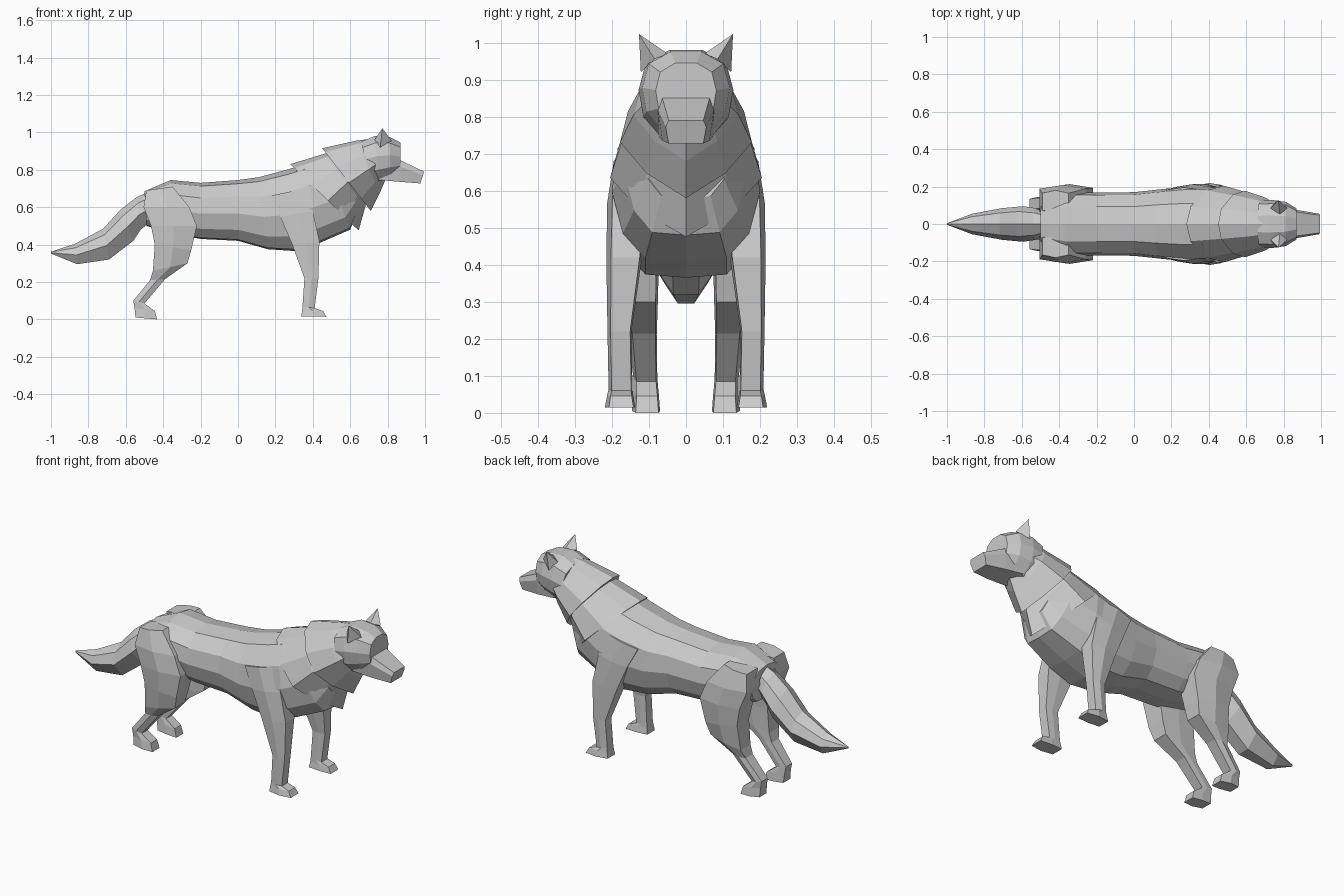
import bpy, bmesh
from mathutils import Vector


def finish(name, bm, mirror=False):
    bmesh.ops.remove_doubles(bm, verts=bm.verts, dist=0.0005)
    bmesh.ops.recalc_face_normals(bm, faces=bm.faces)
    mesh = bpy.data.meshes.new(name)
    bm.to_mesh(mesh)
    bm.free()
    ob = bpy.data.objects.new(name, mesh)
    bpy.context.collection.objects.link(ob)
    if mirror:
        m = ob.modifiers.new("Mirror", 'MIRROR')
        m.use_axis = (False, True, False)
        m.use_mirror_merge = False
    return ob


def loft(name, rows, shape, mirror=False):
    """Skin rings. Row: x,z of one edge, x,z of the opposite edge, y centre, half width.
    Shape: (fraction from first edge to second, fraction of half width)."""
    bm = bmesh.new()
    rings = []
    for xa, za, xb, zb, yc, hw in rows:
        rings.append([bm.verts.new((xa + (xb - xa) * u, yc + hw * v, za + (zb - za) * u))
                      for u, v in shape])
    n = len(shape)
    for a, b in zip(rings, rings[1:]):
        for i in range(n):
            j = (i + 1) % n
            bm.faces.new((a[i], a[j], b[j], b[i]))
    bm.faces.new(rings[0])
    bm.faces.new(rings[-1][::-1])
    return finish(name, bm, mirror)


def symmetric(half):
    return half + [(u, -v) for u, v in reversed(half) if v > 0]


BODY = symmetric([(0, 0), (.06, .55), (.27, .92), (.55, 1), (.82, .85), (.98, .55), (1, 0)])
RUFF = symmetric([(0, 0), (.06, .45), (.3, .88), (.55, 1), (.8, .6), (1, 0)])
HEAD = symmetric([(0, .35), (.15, .85), (.45, 1), (.75, .9), (1, .5)])
BOX = [(0, .85), (.3, 1), (1, .85), (1, -.85), (.3, -1), (0, -.85)]
LEG = [(0, -.8), (0, .75), (.5, 1), (1, .75), (1, -.8), (.5, -.9)]

# torso from rump to chest
loft("body", [
    (-.50, .685, -.49, .50, 0, .13),
    (-.36, .745, -.36, .46, 0, .17),
    (-.20, .73, -.20, .43, 0, .168),
    (.00, .745, .00, .42, 0, .17),
    (.11, .76, .16, .375, 0, .185),
    (.26, .80, .31, .365, 0, .20),
    (.36, .83, .44, .41, 0, .20),
    (.46, .85, .60, .48, 0, .165),
    (.58, .86, .64, .58, 0, .12)], BODY)

# two overlapping layers of neck fur
loft("lower_ruff", [
    (.28, .83, .645, .475, 0, .205),
    (.46, .885, .68, .60, 0, .175),
    (.60, .91, .70, .70, 0, .12)], RUFF)
loft("upper_ruff", [
    (.45, .915, .71, .58, 0, .178),
    (.63, .955, .76, .68, 0, .142),
    (.74, .97, .79, .75, 0, .10)], RUFF)

# head and muzzle
loft("head", [
    (.66, .95, .70, .74, 0, .125),
    (.73, .98, .755, .74, 0, .128),
    (.81, .975, .815, .76, 0, .118),
    (.87, .945, .87, .78, 0, .082)], HEAD)
loft("muzzle", [
    (.76, .88, .76, .745, 0, .085),
    (.87, .85, .87, .735, 0, .075),
    (.995, .79, .975, .727, 0, .055)], BOX)

# pointed ears
bm = bmesh.new()
base = [bm.verts.new(p) for p in
        ((.82, .085, .955), (.78, .05, .97), (.73, .085, .96), (.76, .122, .92))]
tip = bm.verts.new((.772, .127, 1.023))
bm.faces.new(base)
for i in range(4):
    bm.faces.new((base[i], base[(i + 1) % 4], tip))
finish("ears", bm, True)

# bushy tail
loft("tail", [
    (-.46, .69, -.47, .52, 0, .06),
    (-.54, .655, -.52, .48, 0, .085),
    (-.63, .585, -.56, .42, 0, .095),
    (-.72, .485, -.69, .32, 0, .085),
    (-.87, .405, -.86, .295, 0, .055),
    (-1.0, .362, -1.0, .352, 0, .004)],
    symmetric([(0, 0), (.2, .7), (.55, 1), (1, .4)]))

# legs: rear edge, front edge, from hip or shoulder down to the paw
loft("hind_legs", [
    (-.49, .69, -.35, .71, .12, .06),
    (-.505, .60, -.26, .60, .13, .078),
    (-.465, .50, -.22, .50, .135, .078),
    (-.445, .40, -.25, .37, .135, .068),
    (-.455, .26, -.27, .30, .127, .056),
    (-.47, .21, -.39, .215, .115, .04),
    (-.56, .10, -.50, .085, .108, .034),
    (-.553, .06, -.445, .045, .106, .036),
    (-.548, .01, -.432, .0, .106, .04)], LEG, True)
loft("front_legs", [
    (.17, .66, .36, .70, .145, .05),
    (.225, .55, .40, .58, .155, .058),
    (.29, .40, .435, .42, .165, .05),
    (.355, .22, .43, .22, .178, .034),
    (.345, .07, .41, .06, .175, .034),
    (.343, .05, .455, .045, .176, .037),
    (.338, .016, .472, .014, .176, .043)], LEG, True)
